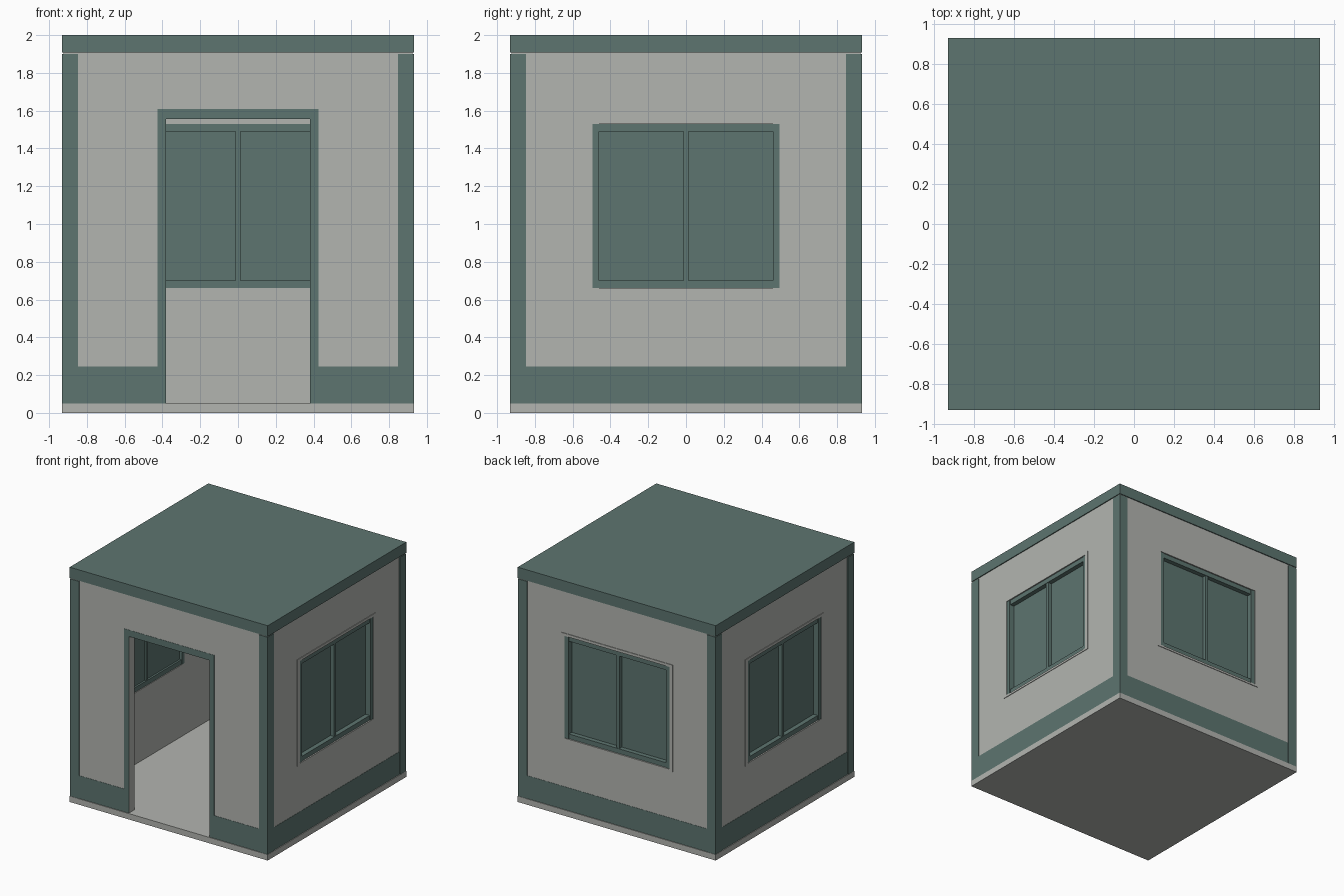
import bpy, bmesh, math
from mathutils import Matrix

if "Cube" in bpy.data.objects:
    bpy.data.objects.remove(bpy.data.objects["Cube"])


def material(name, rgb):
    m = bpy.data.materials.new(name)
    m.diffuse_color = (*rgb, 1)
    m.use_nodes = True
    m.node_tree.nodes["Principled BSDF"].inputs["Base Color"].default_value = m.diffuse_color
    return m


GREY = material("warm_grey_plaster", (0.45, 0.46, 0.435))
GREEN = material("dark_grey_green", (0.11, 0.178, 0.162))


def boxes(name, mat, spans, angle=0):
    """One object from boxes given as (x0, x1, y0, y1, z0, z1), turned about z."""
    bm = bmesh.new()
    for x0, x1, y0, y1, z0, z1 in spans:
        mtx = Matrix.Translation(((x0 + x1) / 2, (y0 + y1) / 2, (z0 + z1) / 2))
        mtx = mtx @ Matrix.Diagonal((x1 - x0, y1 - y0, z1 - z0, 1))
        bmesh.ops.create_cube(bm, size=1, matrix=mtx)
    bm.transform(Matrix.Rotation(angle, 4, 'Z'))
    me = bpy.data.meshes.new(name)
    bm.to_mesh(me)
    bm.free()
    me.materials.append(mat)
    ob = bpy.data.objects.new(name, me)
    bpy.context.collection.objects.link(ob)
    return ob


def ring(w, wi, y0, y1, z0, zi0, zi1, z1):
    """Rectangular frame of half width w around an opening of half width wi."""
    return [(-w, -wi, y0, y1, z0, z1), (wi, w, y0, y1, z0, z1),
            (-wi, wi, y0, y1, z0, zi0), (-wi, wi, y0, y1, zi1, z1)]


H = 0.933                      # half width of the cabin
P = 0.848                      # inner edge of the corner posts
OUT, INN = -0.925, -0.85       # wall faces (front side, -y)
Z0, Z1, BASE = 0.05, 1.90, 0.245
PAINT = OUT - 0.002            # painted bands

# floor, ceiling and roof slabs
boxes("floor_slab", GREY, [(-H, H, -H, H, 0, Z0)])
boxes("ceiling", GREY, [(-0.925, 0.925, -0.925, 0.925, Z1, 1.908)])
boxes("roof_slab", GREEN, [(-H, H, -H, H, 1.908, 2.0)])

# corner posts
for i in range(4):
    boxes("corner_post", GREEN, [(P, 0.931, -0.931, -P, Z0, Z1)], i * math.pi / 2)

# front wall with doorway
D, DZ = 0.38, 1.555
boxes("front_wall", GREY, [(-P, -D, OUT, INN, Z0, Z1), (D, P, OUT, INN, Z0, Z1),
                           (-D, D, OUT, INN, DZ, Z1)])
boxes("door_surround", GREEN, [(-0.425, -D, PAINT, OUT, Z0, 1.61),
                               (D, 0.425, PAINT, OUT, Z0, 1.61),
                               (-D, D, PAINT, OUT, DZ, 1.61)])
boxes("front_base_band", GREEN, [(-P, -0.425, PAINT, OUT, Z0, BASE),
                                 (0.425, P, PAINT, OUT, Z0, BASE)])

# right, back and left walls, each with a window
W, WZ0, WZ1 = 0.495, 0.66, 1.53
for side, k in (("right", 1), ("back", 2), ("left", 3)):
    a = k * math.pi / 2
    boxes(side + "_wall", GREY, ring(P, W, OUT, INN, Z0, WZ0, WZ1, Z1), a)
    boxes(side + "_base_band", GREEN, [(-P, P, PAINT, OUT, Z0, BASE)], a)
    boxes(side + "_window_trim", GREY,
          ring(0.525, W, OUT - 0.005, OUT, 0.642, WZ0, WZ1, 1.553), a)
    boxes(side + "_window_frame", GREEN,
          [(-W, -0.46, OUT, INN, WZ0, WZ1), (0.46, W, OUT, INN, WZ0, WZ1),
           (-0.46, 0.46, OUT + 0.006, INN - 0.006, WZ0, 0.70),
           (-0.46, 0.46, OUT + 0.006, INN - 0.006, 1.49, WZ1),
           (-0.013, 0.013, OUT + 0.01, INN - 0.01, 0.70, 1.49)], a)
    boxes(side + "_window_panes", GREEN,
          [(-0.46, -0.013, -0.88, -0.872, 0.70, 1.49),
           (0.013, 0.46, -0.88, -0.872, 0.70, 1.49)], a)
